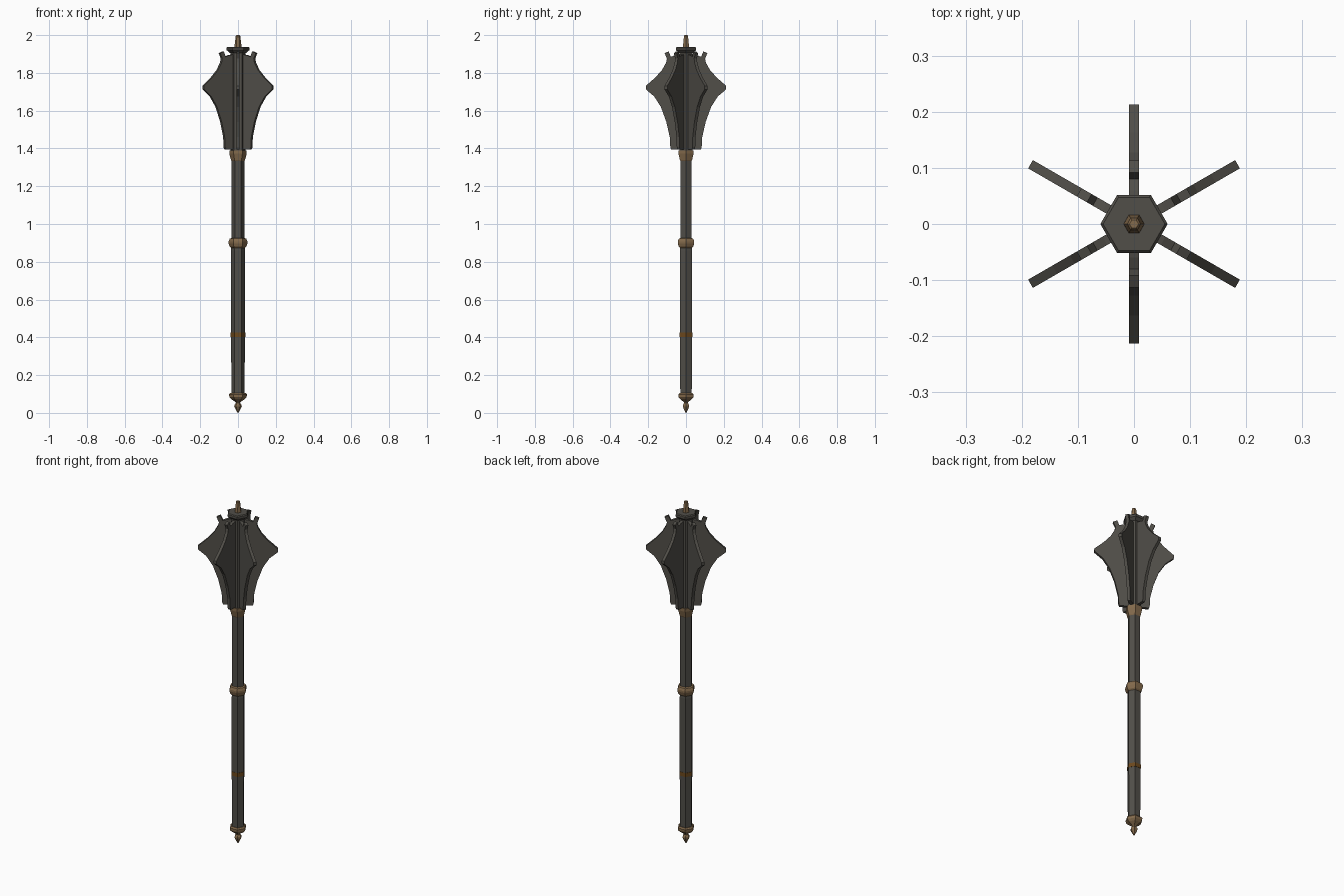
import bpy, bmesh, math
from mathutils import Matrix

if "Cube" in bpy.data.objects:
    bpy.data.objects.remove(bpy.data.objects["Cube"])


def material(name, rgb):
    m = bpy.data.materials.new(name)
    m.diffuse_color = (*rgb, 1)
    m.use_nodes = True
    m.node_tree.nodes["Principled BSDF"].inputs["Base Color"].default_value = m.diffuse_color
    return m


STEEL = material("dark steel", (0.082, 0.077, 0.066))
BRASS = material("aged brass", (0.23, 0.145, 0.072))
BAND = material("brown band", (0.15, 0.065, 0.012))


def finish(name, bm, mat):
    bmesh.ops.recalc_face_normals(bm, faces=bm.faces)
    me = bpy.data.meshes.new(name)
    bm.to_mesh(me)
    bm.free()
    me.materials.append(mat)
    ob = bpy.data.objects.new(name, me)
    bpy.context.collection.objects.link(ob)
    return ob


def turned(name, profile, mat, sides=6):
    """Six-sided turned part from (radius, height) pairs, corners on the x axis."""
    bm = bmesh.new()
    rings = []
    for r, z in profile:
        rings.append([bm.verts.new((r * math.cos(math.tau * i / sides),
                                    r * math.sin(math.tau * i / sides), z))
                      for i in range(sides)])
    for a, b in zip(rings, rings[1:]):
        for i in range(sides):
            j = (i + 1) % sides
            bm.faces.new((a[i], a[j], b[j], b[i]))
    bm.faces.new(rings[0])
    bm.faces.new(rings[-1])
    return finish(name, bm, mat)


def flange(name, outline, thickness, angle):
    """Flat blade cut from an outline and turned about the shaft."""
    bm = bmesh.new()
    face = bm.faces.new([bm.verts.new((r, -thickness / 2, z)) for r, z in outline])
    ext = bmesh.ops.extrude_face_region(bm, geom=[face])
    moved = [v for v in ext["geom"] if isinstance(v, bmesh.types.BMVert)]
    bmesh.ops.translate(bm, verts=moved, vec=(0, thickness, 0))
    bm.transform(Matrix.Rotation(angle, 4, 'Z'))
    return finish(name, bm, STEEL)


# Handle and shaft
turned("upper_shaft", [(0.034, 0.90), (0.034, 1.35)], STEEL)
turned("grip", [(0.035, 0.09), (0.036, 0.33), (0.037, 0.42), (0.037, 0.86),
                (0.034, 0.89)], STEEL)
turned("grip_band", [(0.0385, 0.403), (0.0385, 0.426)], BAND)

# Brass fittings
turned("middle_ring", [(0.036, 0.873), (0.044, 0.880), (0.050, 0.898),
                       (0.050, 0.908), (0.044, 0.922), (0.034, 0.926)], BRASS)
turned("head_collar", [(0.034, 1.333), (0.037, 1.338), (0.046, 1.372),
                       (0.046, 1.390)], BRASS)
turned("pommel", [(0.002, 0.0), (0.010, 0.014), (0.020, 0.034), (0.019, 0.042),
                  (0.011, 0.053), (0.014, 0.058), (0.036, 0.073), (0.046, 0.084),
                  (0.047, 0.098), (0.040, 0.105)], BRASS)
turned("top_finial", [(0.019, 1.93), (0.018, 1.945), (0.012, 1.996),
                      (0.008, 2.0)], BRASS)

# Head core and cap plate
turned("head_core", [(0.040, 1.385), (0.040, 1.92)], STEEL)
turned("head_cap", [(0.042, 1.905), (0.060, 1.920), (0.060, 1.933),
                    (0.055, 1.938)], STEEL)

# Six flanges set on the flats of the core
blade = [(0.02, 1.395), (0.078, 1.395), (0.083, 1.405), (0.086, 1.46),
         (0.104, 1.54), (0.133, 1.62), (0.168, 1.675), (0.213, 1.713),
         (0.213, 1.731), (0.163, 1.775), (0.127, 1.815), (0.105, 1.855),
         (0.101, 1.875), (0.113, 1.904), (0.092, 1.914), (0.080, 1.885),
         (0.060, 1.893), (0.02, 1.90)]
for k in range(6):
    flange(f"flange_{k + 1}", blade, 0.017, math.radians(30 + 60 * k))
